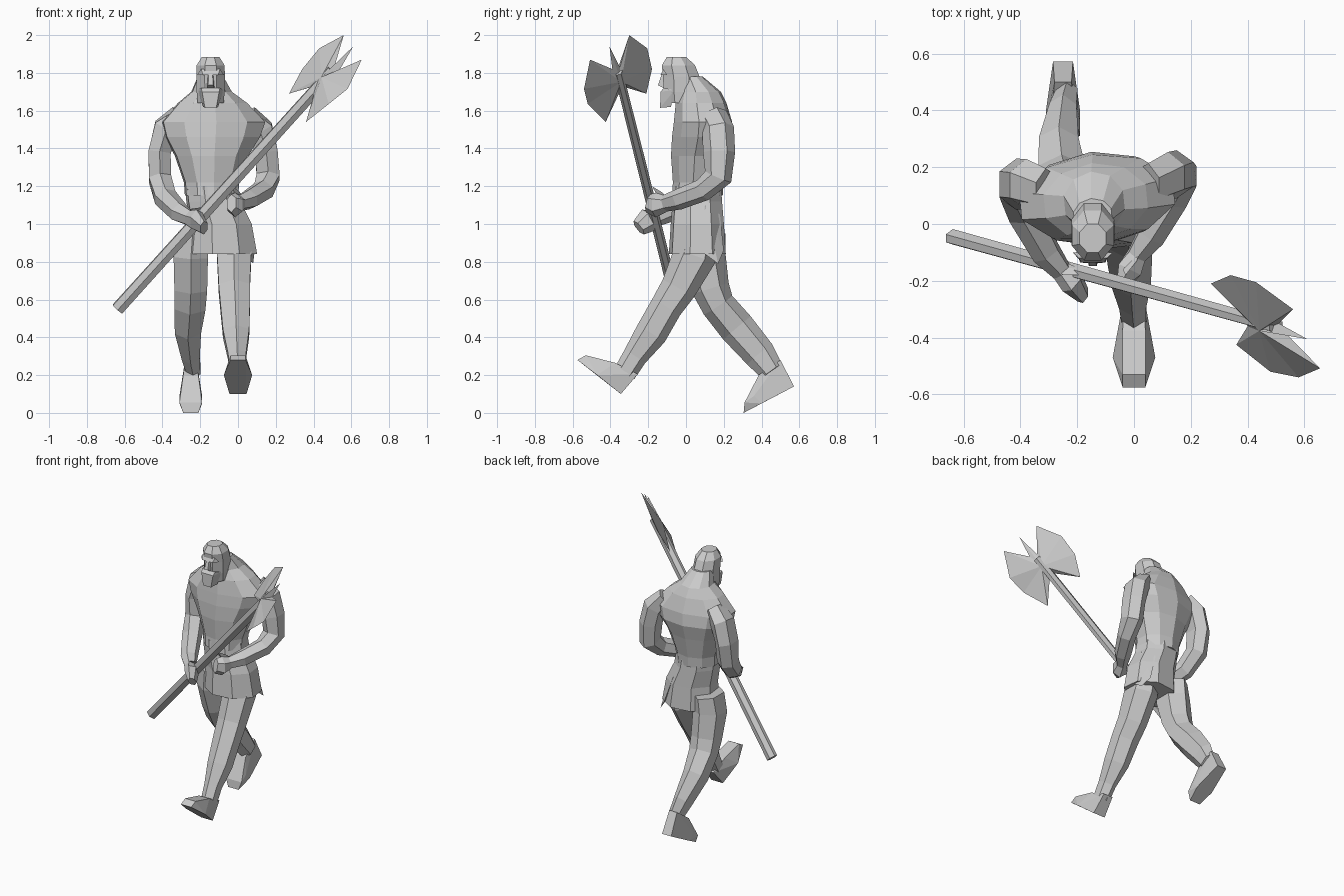
import bpy, bmesh, math
from mathutils import Vector as V


def finish(name, bm):
    bmesh.ops.recalc_face_normals(bm, faces=bm.faces)
    me = bpy.data.meshes.new(name)
    bm.to_mesh(me)
    bm.free()
    ob = bpy.data.objects.new(name, me)
    bpy.context.collection.objects.link(ob)
    return ob


def loft(name, rings, n=6, flat=False, yaw=0.0, phase=0.5):
    """Skin n-sided rings (x, y, z, half width, half depth) along a path."""
    bm = bmesh.new()
    pts = [V(r[:3]) for r in rings]
    loops = []
    for i, r in enumerate(rings):
        t = V((0, 0, 1)) if flat else (pts[min(i + 1, len(pts) - 1)] - pts[max(i - 1, 0)]).normalized()
        x = V((math.cos(yaw), math.sin(yaw), 0))
        u = (x - t * x.dot(t)).normalized()
        w = t.cross(u)
        loops.append([bm.verts.new(pts[i] + u * r[3] * math.cos(a) + w * r[4] * math.sin(a))
                      for a in [2 * math.pi * (k + phase) / n for k in range(n)]])
    for a, b in zip(loops, loops[1:]):
        for k in range(n):
            j = (k + 1) % n
            bm.faces.new((a[k], a[j], b[j], b[k]))
    bm.faces.new(loops[0])
    bm.faces.new(loops[-1])
    return finish(name, bm)


def hull(name, pts):
    bm = bmesh.new()
    for p in pts:
        bm.verts.new(p)
    res = bmesh.ops.convex_hull(bm, input=bm.verts)
    bmesh.ops.delete(bm, geom=list({g for g in res["geom_interior"] if isinstance(g, bmesh.types.BMVert)}),
                     context='VERTS')
    return finish(name, bm)


def wide(cx, profile):
    """Side profile (y, z, half width) mirrored about x = cx."""
    return [(cx + s * h, y, z) for y, z, h in profile for s in (-1, 1)]


# Torso and skirt
loft("torso", [
    (-.14, .06, 1.15, .145, .135), (-.14, .065, 1.22, .15, .135), (-.14, .075, 1.36, .20, .155),
    (-.135, .09, 1.46, .26, .165), (-.13, .09, 1.54, .285, .155), (-.135, .08, 1.64, .19, .135),
    (-.14, .075, 1.70, .11, .11), (-.145, .03, 1.78, .07, .06)], n=10, flat=True, yaw=.1)
loft("skirt", [
    (-.08, .06, .84, .19, .155), (-.09, .06, 1.0, .17, .145), (-.13, .06, 1.12, .15, .135),
    (-.14, .06, 1.2, .145, .13)], n=8, flat=True, yaw=.12)
hull("skirt_side_flap", [(.09, .06, .87), (.08, .17, .79), (.03, .2, .86), (.02, .1, 1.1),
                         (-.03, .18, 1.05), (.05, .12, .86)])

# Head: hair cap, beard, nose
loft("head", [
    (-.145, -.03, 1.64, .075, .075), (-.145, -.025, 1.70, .08, .10), (-.145, -.025, 1.78, .082, .105),
    (-.145, -.04, 1.84, .08, .095), (-.145, -.05, 1.885, .05, .055)], n=8, flat=True)
hull("beard", wide(-.145, [(-.137, 1.615, .03), (-.08, 1.62, .04), (-.135, 1.70, .045),
                           (-.06, 1.71, .07), (-.118, 1.72, .05)]))
hull("nose", wide(-.145, [(-.148, 1.735, .014), (-.12, 1.72, .02), (-.13, 1.79, .01), (-.11, 1.8, .015)]))
hull("brow", wide(-.145, [(-.135, 1.79, .04), (-.12, 1.82, .05), (-.10, 1.79, .07)]))

# Arms ending in hands
loft("right_arm", [
    (-.31, .12, 1.57, .06, .08), (-.38, .14, 1.51, .075, .09), (-.415, .14, 1.38, .068, .09),
    (-.413, .125, 1.24, .068, .075), (-.385, .04, 1.14, .065, .06), (-.31, -.10, 1.06, .055, .055),
    (-.255, -.165, 1.03, .038, .045), (-.22, -.20, 1.02, .045, .065), (-.18, -.25, .98, .025, .045)])
loft("left_arm", [
    (.05, .14, 1.57, .06, .08), (.12, .17, 1.5, .075, .085), (.15, .175, 1.38, .07, .085),
    (.16, .17, 1.25, .07, .075), (.135, .09, 1.18, .06, .06), (.06, -.04, 1.13, .055, .055),
    (.01, -.11, 1.11, .038, .045), (-.015, -.16, 1.10, .05, .065), (-.035, -.2, 1.11, .03, .05)])
hull("right_thumb", [(-.27, -.15, 1.05), (-.25, -.18, 1.08), (-.23, -.14, 1.04), (-.18, -.18, 1.09),
                     (-.18, -.16, 1.075)])
hull("left_thumb", [(.02, -.10, 1.14), (-.01, -.14, 1.13), (.01, -.13, 1.17), (-.03, -.18, 1.20),
                    (-.04, -.16, 1.17)])

# Legs: front leg then trailing leg
loft("front_leg", [
    (-.03, .06, .95, .10, .11), (-.02, .045, .83, .105, .115), (-.02, -.04, .66, .095, .095),
    (-.015, -.105, .56, .09, .085), (-.01, -.185, .42, .08, .085), (-.005, -.27, .30, .055, .065),
    (0, -.325, .21, .05, .06)])
loft("rear_leg", [
    (-.24, .09, .95, .09, .12), (-.25, .09, .83, .105, .12), (-.25, .13, .66, .10, .10),
    (-.255, .17, .57, .095, .09), (-.265, .27, .45, .08, .095), (-.25, .39, .31, .055, .085),
    (-.235, .455, .22, .042, .065)])
hull("front_foot", wide(0, [(-.375, .265, .04), (-.255, .205, .035), (-.345, .10, .045),
                            (-.47, .2, .075), (-.575, .28, .04), (-.53, .305, .04)]))
hull("rear_foot", wide(-.25, [(.385, .20, .04), (.5, .28, .03), (.572, .14, .035),
                              (.40, .05, .06), (.305, 0, .04), (.31, .055, .06), (.36, .09, .06)]))

# Axe handle
loft("axe_handle", [(-.638, -.045, .55, .038, .028), (.50, -.36, 1.81, .034, .024)], n=6)

# Double axe blade: thin outline fanned to a raised centre line
outline = [V(p) for p in (
    (.61, -.405, 1.94), (.51, -.35, 1.83), (.56, -.30, 2.0), (.43, -.205, 1.93), (.34, -.18, 1.82),
    (.27, -.21, 1.69), (.385, -.325, 1.725), (.40, -.36, 1.68), (.36, -.425, 1.54), (.48, -.52, 1.635),
    (.58, -.54, 1.715), (.655, -.508, 1.87), (.54, -.39, 1.82))]
centre = V((.46, -.36, 1.765))
normal = (outline[10] - outline[3]).cross(outline[0] - outline[7]).normalized()
bm = bmesh.new()
rim = [bm.verts.new(p) for p in outline]
for s in (-1, 1):
    c = bm.verts.new(centre + normal * s * .028)
    for k in range(len(rim)):
        bm.faces.new((rim[k], rim[(k + 1) % len(rim)], c))
finish("axe_blade", bm)
